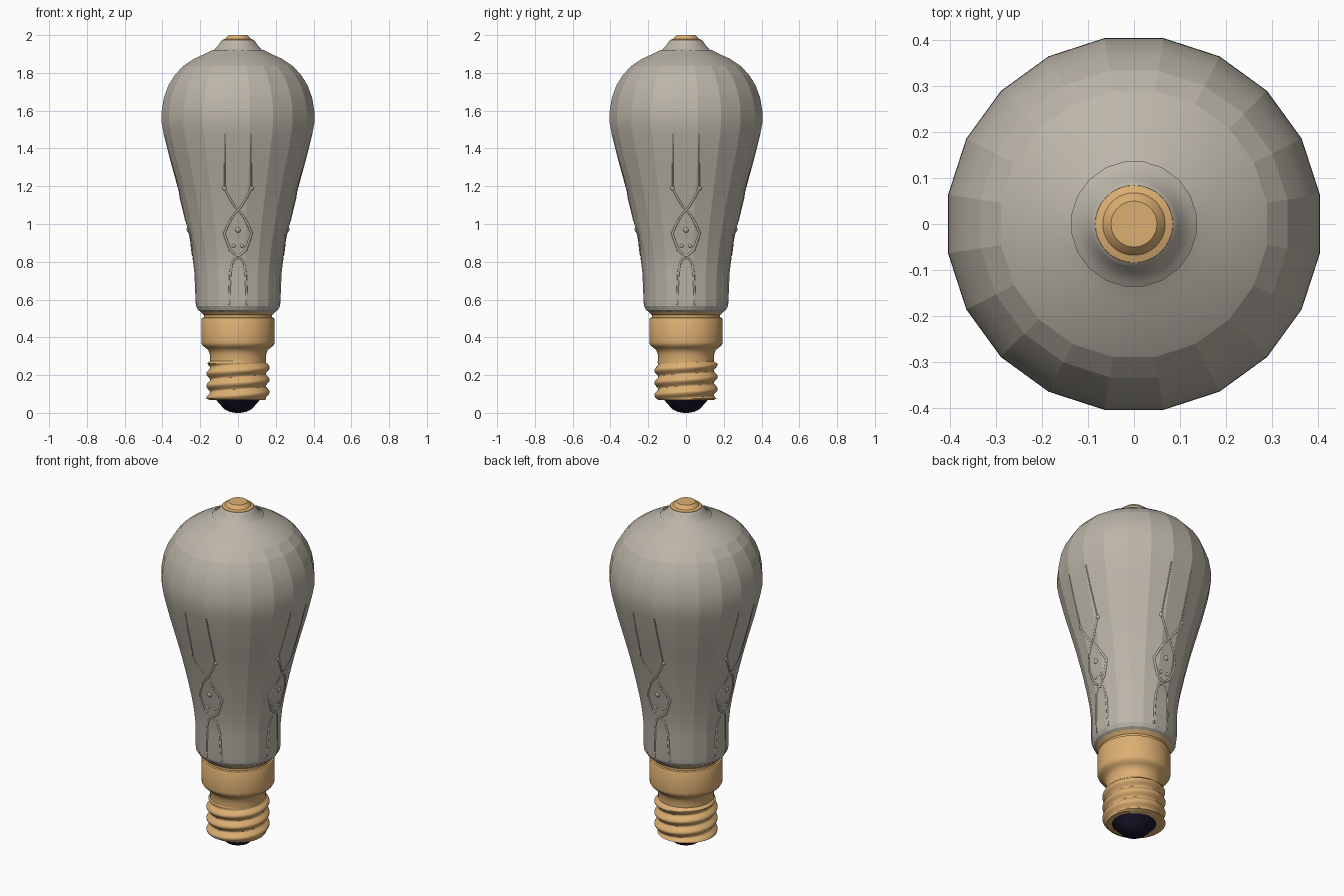
import bpy, bmesh, math
from mathutils import Matrix, Vector

if "Cube" in bpy.data.objects:
    bpy.data.objects.remove(bpy.data.objects["Cube"])

def material(name, rgb):
    m = bpy.data.materials.new(name)
    m.diffuse_color = (*rgb, 1)
    m.use_nodes = True
    m.node_tree.nodes["Principled BSDF"].inputs["Base Color"].default_value = m.diffuse_color
    return m

GLASS = material("smoky_glass", (0.50, 0.46, 0.395))
BRASS = material("brass", (0.72, 0.43, 0.17))
DARK = material("dark_contact", (0.009, 0.007, 0.022))

def finish(name, bm, mat, angle):
    bmesh.ops.remove_doubles(bm, verts=bm.verts, dist=1e-5)
    bmesh.ops.recalc_face_normals(bm, faces=bm.faces)
    me = bpy.data.meshes.new(name)
    bm.to_mesh(me)
    bm.free()
    ob = bpy.data.objects.new(name, me)
    bpy.context.collection.objects.link(ob)
    me.materials.append(mat)
    bpy.ops.object.select_all(action='DESELECT')
    ob.select_set(True)
    bpy.context.view_layer.objects.active = ob
    bpy.ops.object.shade_smooth_by_angle(angle=math.radians(angle))
    return ob

def skin(name, rows, mat, angle):
    """Join closed rings of points into a surface."""
    bm = bmesh.new()
    vs = [[bm.verts.new(p) for p in row] for row in rows]
    n = len(rows[0])
    for a, b in zip(vs, vs[1:]):
        for i in range(n):
            j = (i + 1) % n
            bm.faces.new((a[i], a[j], b[j], b[i]))
    return finish(name, bm, mat, angle)

def lathe(name, profile, sides, mat, angle=30, offset=0.0):
    rows = []
    for r, z in profile:
        rows.append([(r * math.cos(offset + i * math.tau / sides),
                      r * math.sin(offset + i * math.tau / sides), z) for i in range(sides)])
    return skin(name, rows, mat, angle)

# Glass envelope: 20 flat columns; radii are measured to the facet centres
HALF = math.pi / 20
ENV = [(0.19, 0.53), (0.212, 0.545), (0.222, 0.565), (0.226, 0.60), (0.226, 0.72),
       (0.234, 0.80), (0.247, 0.88), (0.272, 1.00), (0.300, 1.12), (0.332, 1.24),
       (0.365, 1.36), (0.394, 1.48), (0.405, 1.54), (0.404, 1.60), (0.392, 1.67),
       (0.368, 1.735), (0.334, 1.79), (0.290, 1.836), (0.230, 1.876), (0.170, 1.903),
       (0.135, 1.922)]
lathe("glass_envelope", [(r / math.cos(HALF), z) for r, z in ENV], 20, GLASS, 12, HALF)

# Rounded glass neck under the tip
lathe("glass_tip_neck", [(0.150, 1.908), (0.125, 1.924), (0.107, 1.942), (0.095, 1.960),
                         (0.088, 1.970), (0.082, 1.974), (0, 1.974)], 40, GLASS)

# Brass tip on top
lathe("brass_tip", [(0, 1.970), (0.085, 1.970), (0.084, 1.975), (0.068, 1.980),
                    (0.063, 1.987), (0.050, 2.0), (0, 2.0)], 40, BRASS)

# Brass collar and flared seat
lathe("brass_collar", [(0, 0.25), (0.148, 0.25), (0.148, 0.29), (0.150, 0.315), (0.158, 0.333),
                       (0.172, 0.345), (0.186, 0.355), (0.193, 0.367), (0.194, 0.38),
                       (0.194, 0.495), (0.190, 0.503), (0.181, 0.506), (0.181, 0.518),
                       (0.196, 0.532), (0.208, 0.548), (0.19, 0.552), (0, 0.552)], 48, BRASS, 35)

# Screw thread: helical surface fading out at both ends
PITCH, Z0, Z1, N, M = 0.065, 0.075, 0.275, 48, 44
rows = [[(0, 0, 0.068)] * N,
        [(0.145 * math.cos(i * math.tau / N), 0.145 * math.sin(i * math.tau / N), 0.068)
         for i in range(N)]]
for k in range(M + 1):
    z = Z0 + (Z1 - Z0) * k / M
    fade = min(1, (Z1 - z) / 0.015)
    row = []
    for i in range(N):
        t = i * math.tau / N
        wave = 0.5 + 0.5 * math.cos(math.tau * (z - 0.11) / PITCH - t)
        r = 0.147 + 0.021 * fade * wave ** 0.8
        row.append((r * math.cos(t), r * math.sin(t), z))
    rows.append(row)
skin("screw_thread", rows, BRASS, 40)

# Dark bottom contact
lathe("bottom_contact", [(0, 0.07), (0.118, 0.070), (0.110, 0.062), (0.088, 0.037),
                         (0.068, 0.017), (0.045, 0.006), (0.02, 0.001), (0, 0)], 40, DARK, 40)

# Raised wire ornament on the four sides of the glass
def on_glass(x, z, inset):
    for (r0, z0), (r1, z1) in zip(ENV, ENV[1:]):
        if z0 <= z <= z1:
            r = r0 + (r1 - r0) * (z - z0) / (z1 - z0)
            break
    a = 2 * HALF
    y = min(r, (r - abs(x) * math.sin(a)) / math.cos(a)) - inset
    return Vector((x, -y, z))

LINES = [
    [(0.068, 1.48), (0.069, 1.36), (0.070, 1.24), (0.070, 1.19)],              # long upright wire
    [(0.070, 1.19), (0.045, 1.14), (0.015, 1.09), (-0.015, 1.06), (-0.035, 1.03)],  # crossing wire
    [(0.035, 1.03), (0.055, 0.99), (0.072, 0.95), (0.058, 0.91), (0.040, 0.86), (0.010, 0.835)],
    [(0, 0.825), (0.018, 0.815), (0.032, 0.79), (0.040, 0.74), (0.044, 0.65), (0.046, 0.57)],
]
RADII = [0.0035, 0.006, 0.007, 0.006]
DOTS = [(0.070, 1.19, 0.014), (0.022, 0.885, 0.013), (0, 0.97, 0.018)]

def tube(bm, pts, rad):
    rings = []
    for i, p in enumerate(pts):
        d = (pts[min(i + 1, len(pts) - 1)] - pts[max(i - 1, 0)]).normalized()
        u = d.cross(Vector((0, 1, 0))).normalized()
        v = d.cross(u)
        rings.append([bm.verts.new(p + rad * (u * math.cos(k * math.tau / 8)
                                              + v * math.sin(k * math.tau / 8))) for k in range(8)])
    for a, b in zip(rings, rings[1:]):
        for k in range(8):
            bm.faces.new((a[k], a[(k + 1) % 8], b[(k + 1) % 8], b[k]))
    bm.faces.new(rings[0])
    bm.faces.new(rings[-1][::-1])

for q, side in enumerate(("front", "right", "back", "left")):
    bm = bmesh.new()
    for s in (1, -1):
        for line, rad in zip(LINES, RADII):
            tube(bm, [on_glass(s * x, z, rad * 0.35) for x, z in line], rad)
        for x, z, rad in DOTS:
            if x or s == 1:
                bmesh.ops.create_icosphere(bm, subdivisions=2, radius=rad,
                    matrix=Matrix.Translation(on_glass(s * x, z, rad * 0.6)))
    bmesh.ops.rotate(bm, verts=bm.verts, cent=(0, 0, 0),
                     matrix=Matrix.Rotation(q * math.pi / 2, 3, 'Z'))
    finish(side + "_wire_relief", bm, GLASS, 50)
